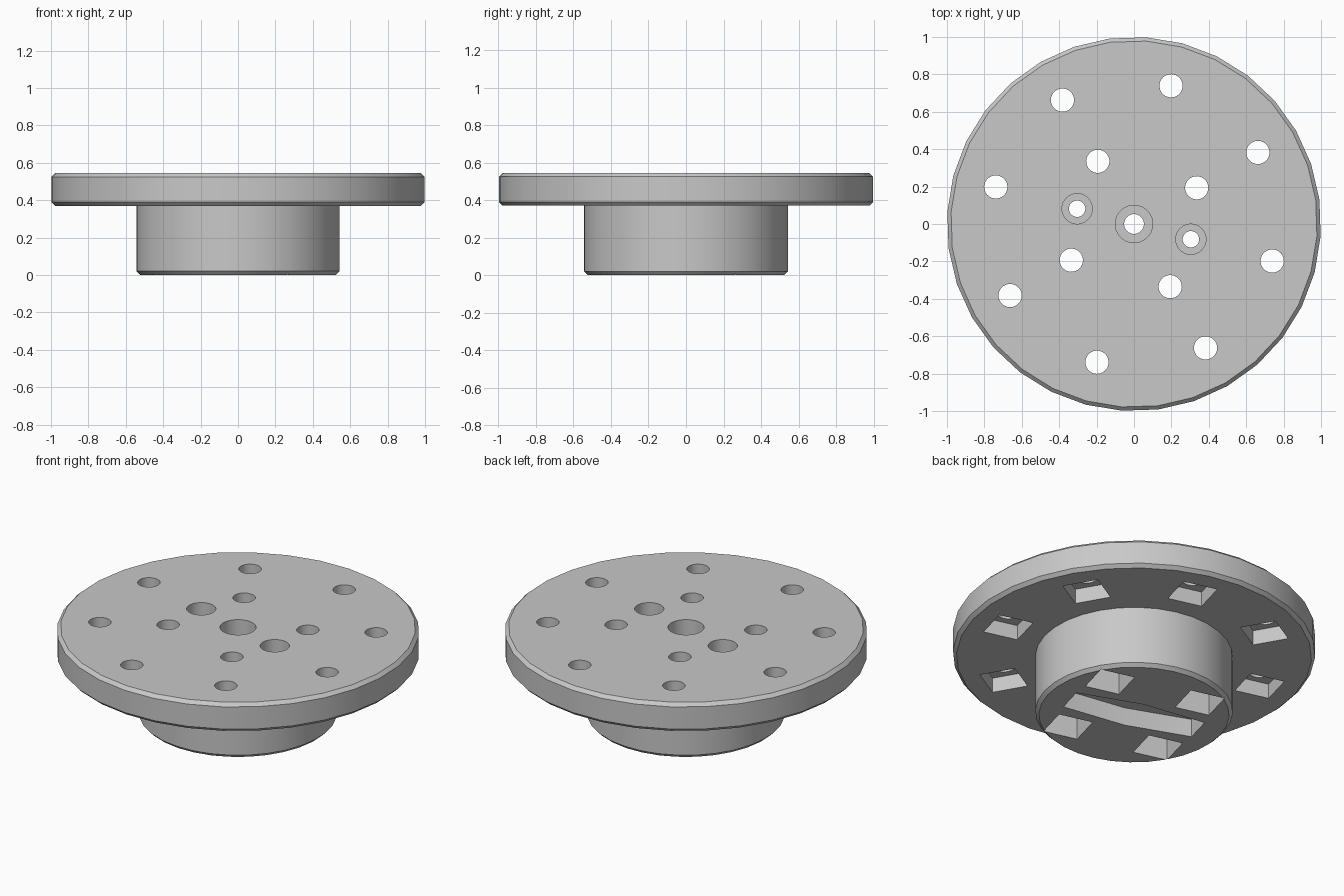
import bpy, bmesh
from math import cos, sin, radians, pi
from mathutils import Matrix, Vector

cube = bpy.data.objects.get("Cube")
if cube:
    bpy.data.objects.remove(cube, do_unlink=True)

SIDES = 32
TILT = radians(-15)        # direction of the arm slot
TOP, LEDGE = 0.545, 0.37   # disc top and underside
NUT_TOP = 0.46             # ceiling of the nut pockets

grey = bpy.data.materials.new("light_grey")
grey.use_nodes = True
colour = (0.58, 0.58, 0.58, 1)
grey.diffuse_color = colour
grey.node_tree.nodes["Principled BSDF"].inputs["Base Color"].default_value = colour


def polar(radius, angle):
    return Vector((radius * cos(angle), radius * sin(angle)))


def prism(bm, outline, z0, z1):
    """Closed vertical prism from a counter-clockwise outline."""
    low = [bm.verts.new((p[0], p[1], z0)) for p in outline]
    high = [bm.verts.new((p[0], p[1], z1)) for p in outline]
    bm.faces.new(low[::-1])
    bm.faces.new(high)
    for i in range(len(low)):
        j = (i + 1) % len(low)
        bm.faces.new((low[i], low[j], high[j], high[i]))


def ring(centre, radius, sides=SIDES, turn=TILT):
    return [centre + polar(radius, turn + 2 * pi * i / sides) for i in range(sides)]


def make_object(name, bm):
    mesh = bpy.data.meshes.new(name)
    bm.to_mesh(mesh)
    bm.free()
    mesh.materials.append(grey)
    obj = bpy.data.objects.new(name, mesh)
    bpy.context.collection.objects.link(obj)
    return obj


# Body: chamfered hub and disc as one turned profile
profile = [(0.525, 0), (0.545, 0.02), (0.545, LEDGE), (0.98, LEDGE),
           (1, LEDGE + 0.02), (1, TOP - 0.02), (0.98, TOP)]
bm = bmesh.new()
loops = [[bm.verts.new((*p, z)) for p in ring(Vector((0, 0)), r)] for r, z in profile]
bm.faces.new(loops[0][::-1])
bm.faces.new(loops[-1])
for a, b in zip(loops, loops[1:]):
    for i in range(SIDES):
        j = (i + 1) % SIDES
        bm.faces.new((a[i], a[j], b[j], b[i]))
body = make_object("mounting_disc", bm)

origin = Vector((0, 0))
arm_ends = [polar(0.315, TILT), polar(0.315, TILT + pi)]
outer = [radians(30 + 45 * i) for i in range(8)]
inner = [radians(30 + 90 * i) for i in range(4)]

# Through holes
holes = bmesh.new()
for centre in [polar(0.765, a) for a in outer] + [polar(0.387, a) for a in inner]:
    prism(holes, ring(centre, 0.062), -0.1, 0.7)
for centre in arm_ends:
    prism(holes, ring(centre, 0.044), -0.1, 0.7)
prism(holes, ring(origin, 0.053), -0.1, 0.7)

# Square nut pockets in the underside
pockets = bmesh.new()
half_diagonal = 0.145
for a in outer:
    prism(pockets, ring(polar(0.765, a), half_diagonal, 4, a + pi / 4), 0.2, NUT_TOP)
for a in inner:
    prism(pockets, ring(polar(0.387, a), half_diagonal, 4, TILT + pi / 4), -0.1, NUT_TOP)

# Tapered two-arm slot below and screw-head recesses above
recesses = bmesh.new()
spin = Matrix.Rotation(TILT, 2)
slot = [(0.39, -0.085), (0.39, 0.085), (0, 0.125),
        (-0.39, 0.085), (-0.39, -0.085), (0, -0.125)]
prism(recesses, [spin @ Vector(p) for p in slot], -0.1, 0.11)
for centre in arm_ends:
    prism(recesses, ring(centre, 0.081), 0.2, 0.7)
prism(recesses, ring(origin, 0.1), 0.2, 0.7)

# Cut everything out of the body
cutters = []
for name, cut in (("hole_cutter", holes), ("pocket_cutter", pockets),
                  ("recess_cutter", recesses)):
    cutter = make_object(name, cut)
    cutter.hide_render = True
    cutters.append(cutter)
    mod = body.modifiers.new(name, "BOOLEAN")
    mod.operation, mod.solver, mod.object = "DIFFERENCE", "EXACT", cutter

bpy.context.view_layer.update()
graph = bpy.context.evaluated_depsgraph_get()
result = bpy.data.meshes.new_from_object(body.evaluated_get(graph))
body.modifiers.clear()
body.data = result
result.materials.clear()
result.materials.append(grey)
for face in result.polygons:
    face.material_index = 0
for cutter in cutters:
    bpy.data.objects.remove(cutter, do_unlink=True)

# Smooth round walls, sharp edges
bpy.ops.object.select_all(action="DESELECT")
body.select_set(True)
bpy.context.view_layer.objects.active = body
bpy.ops.object.shade_smooth_by_angle(angle=radians(30))
